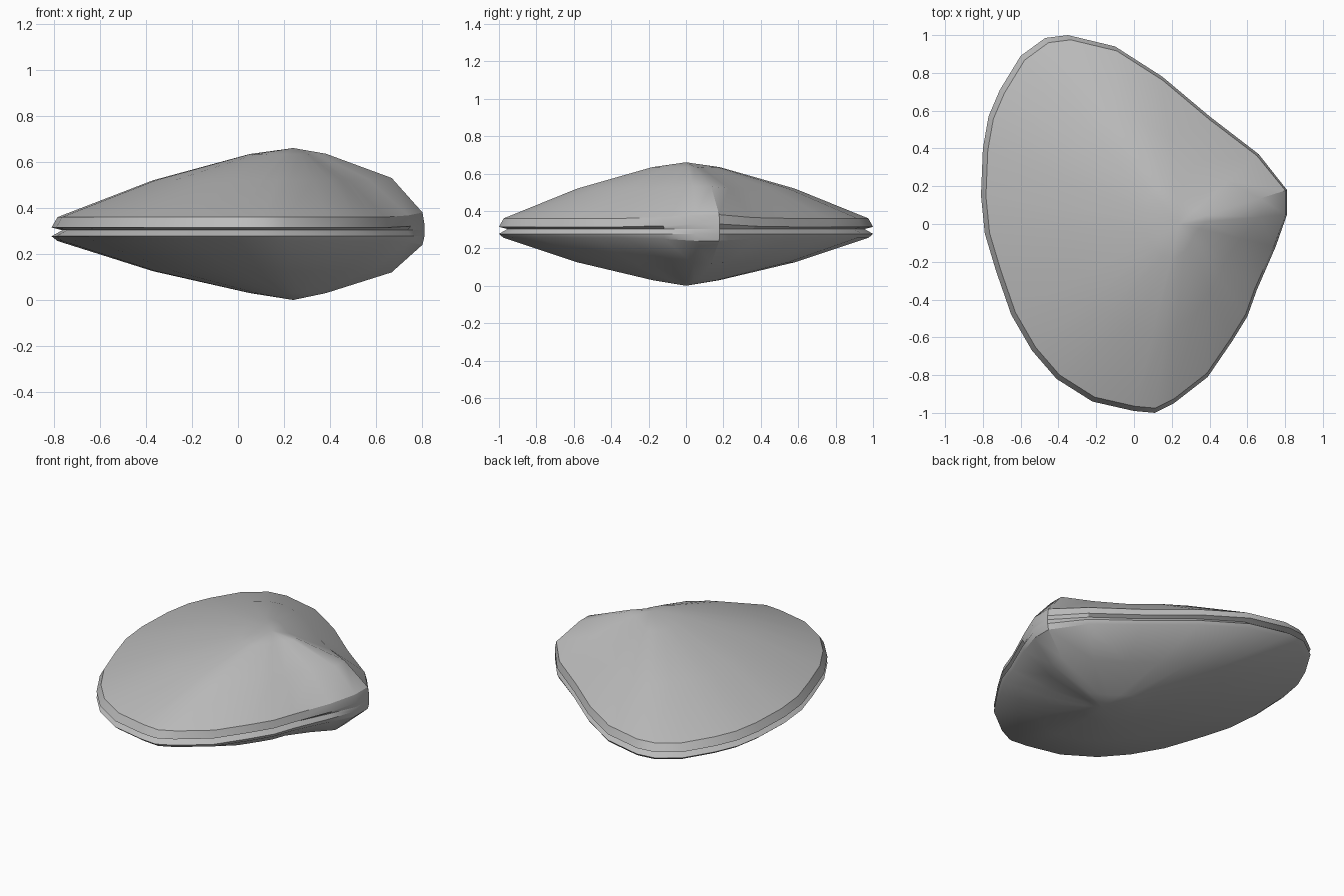
import bpy, bmesh, math

cube = bpy.data.objects.get("Cube")
if cube:
    bpy.data.objects.remove(cube, do_unlink=True)

# Shell colour
grey = bpy.data.materials.new("shell grey")
grey.use_nodes = True
colour = (0.5, 0.5, 0.5, 1)
grey.diffuse_color = colour
grey.node_tree.nodes["Principled BSDF"].inputs["Base Color"].default_value = colour

# Plan outline of the shell, and the point where its growth lines converge
OUTLINE = [(-.35, 1), (-.1, .94), (.15, .78), (.4, .57), (.66, .37), (.81, .18),
           (.81, .05), (.75, -.12), (.65, -.35), (.6, -.49), (.52, -.62), (.39, -.81),
           (.21, -.95), (.11, -1), (0, -.99), (-.22, -.94), (-.41, -.82), (-.54, -.67),
           (-.65, -.48), (-.73, -.25), (-.79, -.05), (-.81, .15), (-.8, .4),
           (-.77, .57), (-.71, .71), (-.6, .89), (-.47, .985)]
PEAK_X = 0.24
HINGE_ANGLE = 12


def hinge_weight(x, y):
    """One at the hinge, fading to zero around the open lip."""
    off = abs(math.degrees(math.atan2(y, x - PEAK_X)) - HINGE_ANGLE)
    return min(1, max(0, 1.3 - off / 27))


def build_valve(name, peak_z, rings):
    """Loft rings from the peak; each ring is (scale, z, hinge scale, hinge z)."""
    bm = bmesh.new()
    peak = bm.verts.new((PEAK_X, 0, peak_z))
    previous = None
    count = len(OUTLINE)
    for scale, z, hinge_scale, hinge_z in rings:
        ring = []
        for x, y in OUTLINE:
            w = hinge_weight(x, y)
            s = scale + (hinge_scale - scale) * w
            ring.append(bm.verts.new((PEAK_X + (x - PEAK_X) * s, y * s,
                                      z + (hinge_z - z) * w)))
        for i in range(count):
            j = (i + 1) % count
            if previous:
                bm.faces.new((previous[i], previous[j], ring[j], ring[i]))
            else:
                bm.faces.new((peak, ring[j], ring[i]))
        previous = ring
    bmesh.ops.recalc_face_normals(bm, faces=bm.faces)
    # An open valve needs its normals pointing away from the shell's middle
    first = next(iter(peak.link_faces))
    if first.normal.z * (peak_z - 0.3) < 0:
        bmesh.ops.reverse_faces(bm, faces=bm.faces)
    mesh = bpy.data.meshes.new(name)
    bm.to_mesh(mesh)
    bm.free()
    mesh.materials.append(grey)
    valve = bpy.data.objects.new(name, mesh)
    bpy.context.collection.objects.link(valve)
    bpy.ops.object.select_all(action="DESELECT")
    valve.select_set(True)
    bpy.context.view_layer.objects.active = valve
    bpy.ops.object.shade_smooth_by_angle(angle=math.radians(30))


# Each valve runs from dome to rim to lip, ending in the groove between them
build_valve("upper_valve", 0.66, [
    (.18, .634, .25, .635), (.58, .52, .75, .53), (.975, .36, .985, .38),
    (1, .315, 1, .33), (.955, .303, 1, .303)])
build_valve("lower_valve", 0.0, [
    (.18, .03, .25, .03), (.58, .125, .75, .12), (.975, .256, .985, .24),
    (1, .277, 1, .277), (.955, .303, 1, .303)])
